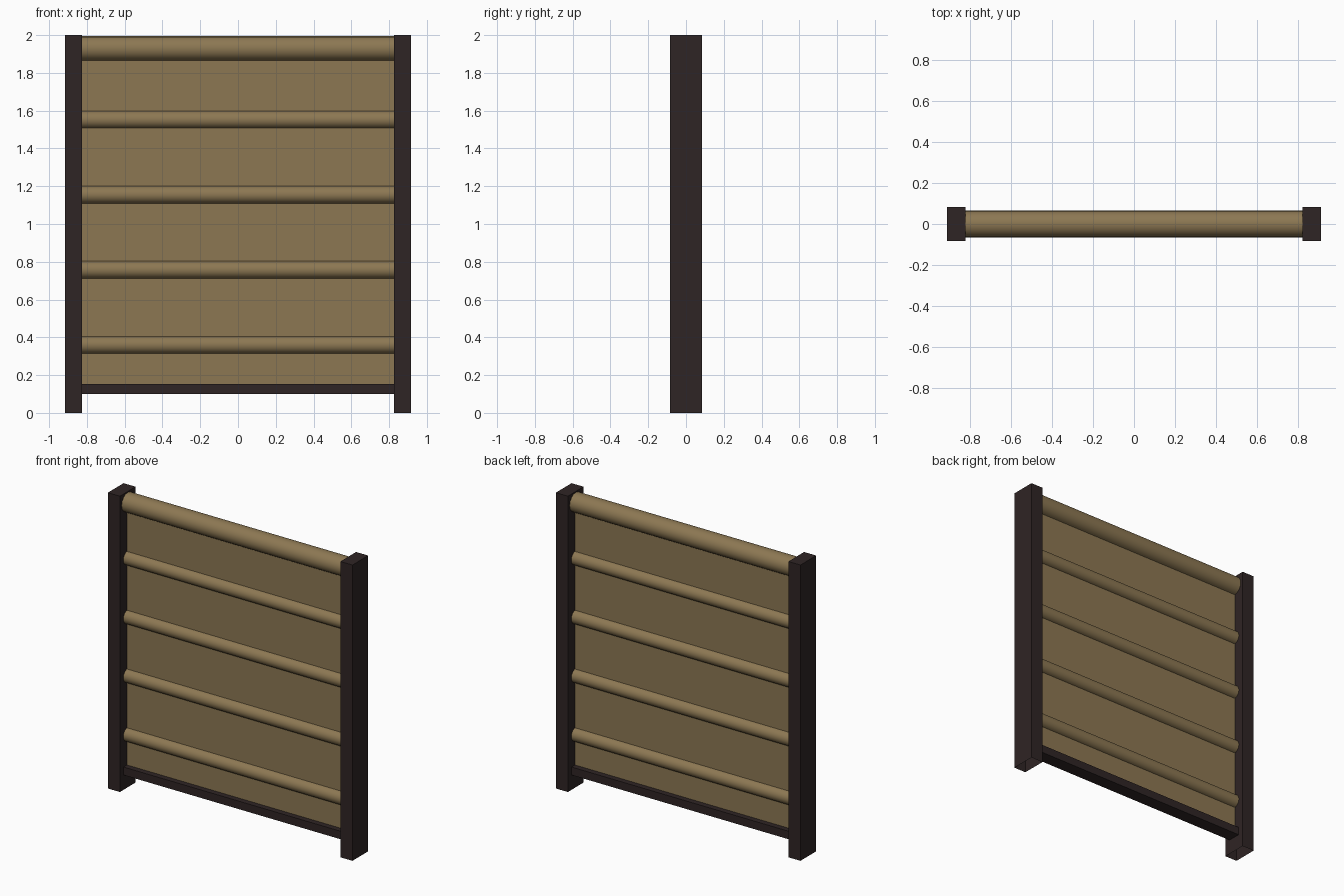
import bpy, bmesh, math
from mathutils import Matrix

if "Cube" in bpy.data.objects:
    bpy.data.objects.remove(bpy.data.objects["Cube"])


def material(name, rgb):
    m = bpy.data.materials.new(name)
    m.diffuse_color = (*rgb, 1)
    m.use_nodes = True
    m.node_tree.nodes["Principled BSDF"].inputs["Base Color"].default_value = m.diffuse_color
    return m


DARK = material("dark brown", (0.028, 0.018, 0.018))
TAN = material("tan", (0.265, 0.187, 0.086))


def finish(name, bm, mat):
    me = bpy.data.meshes.new(name)
    bm.to_mesh(me)
    bm.free()
    me.materials.append(mat)
    ob = bpy.data.objects.new(name, me)
    bpy.context.collection.objects.link(ob)
    return ob


def box(name, lo, hi, mat, open_bottom=False):
    bm = bmesh.new()
    bmesh.ops.create_cube(bm, size=1)
    for v in bm.verts:
        v.co = [lo[i] if v.co[i] < 0 else hi[i] for i in range(3)]
    if open_bottom:
        bm.normal_update()
        faces = [f for f in bm.faces if f.normal.z < -0.5]
        bmesh.ops.delete(bm, geom=faces, context='FACES_ONLY')
    return finish(name, bm, mat)


def rod(name, z, r, half):
    # open tube along x, ends hidden inside the posts
    bm = bmesh.new()
    bmesh.ops.create_cone(bm, cap_ends=False, segments=16, radius1=r, radius2=r, depth=2 * half,
                          matrix=Matrix.Translation((0, 0, z)) @ Matrix.Rotation(math.pi / 2, 4, 'Y'))
    for f in bm.faces:
        f.smooth = True
    return finish(name, bm, TAN)


# Side posts
for side, x in (("left", -0.87), ("right", 0.87)):
    box(side + "_post", (x - 0.045, -0.084, 0), (x + 0.045, 0.084, 2), DARK, True)

# Fabric panel and bottom rail
box("panel", (-0.828, -0.008, 0.15), (0.828, 0.008, 1.9), TAN)
box("bottom_rail", (-0.828, -0.045, 0.10), (0.828, 0.045, 0.154), DARK)

# Top roller and the four cross rods
rod("top_roller", 1.929, 0.065, 0.828)
for i in range(4):
    rod("cross_rod_%d" % (i + 1), 0.36 + i * 0.3975, 0.047, 0.828)
